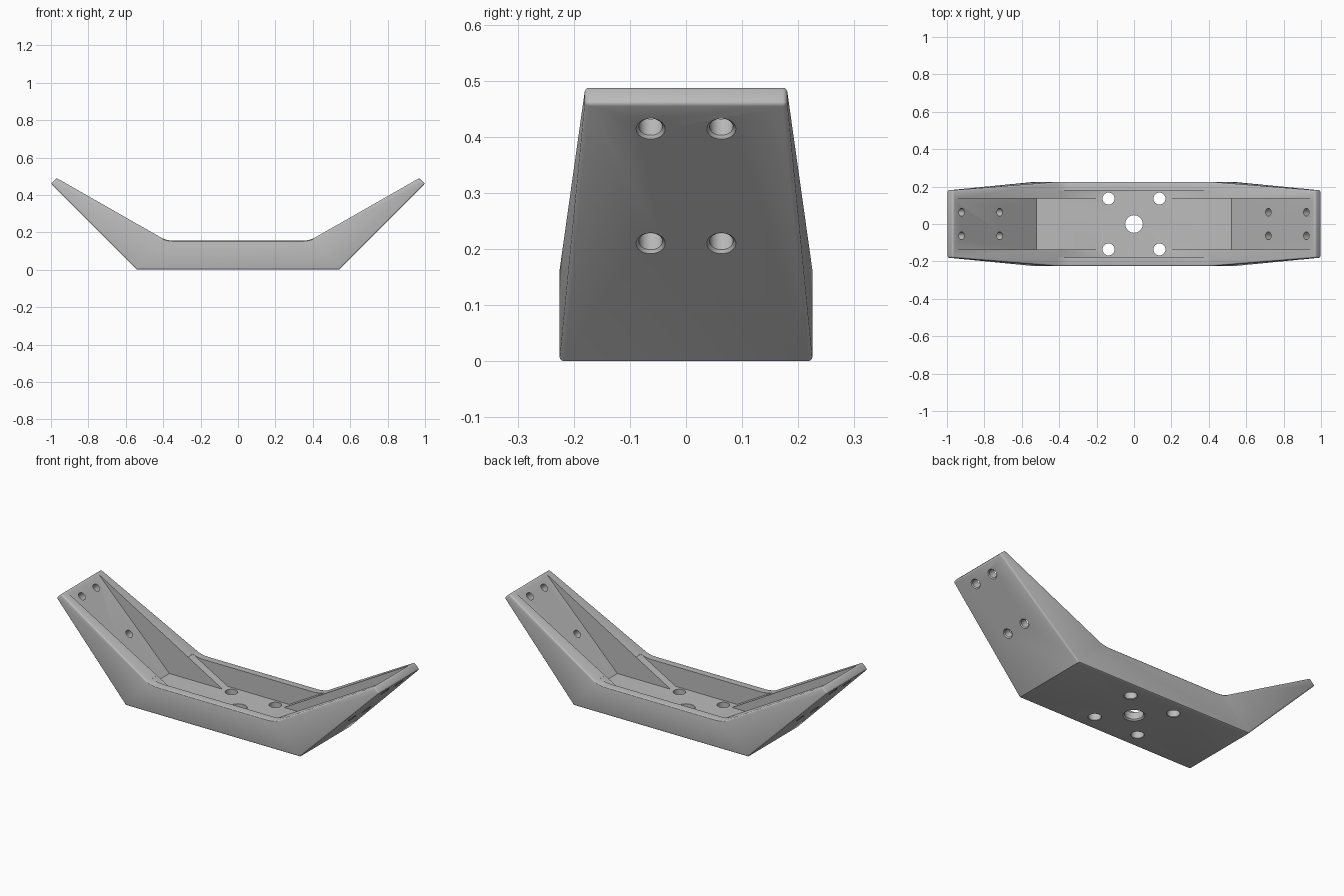
import bpy, bmesh, math
from mathutils import Vector

if "Cube" in bpy.data.objects:
    bpy.data.objects.remove(bpy.data.objects["Cube"])

gray = bpy.data.materials.new("plain gray")
gray.diffuse_color = (0.5, 0.5, 0.5, 1)
gray.use_nodes = True
gray.node_tree.nodes["Principled BSDF"].inputs["Base Color"].default_value = gray.diffuse_color


def add_object(name, bm):
    bmesh.ops.recalc_face_normals(bm, faces=bm.faces)
    mesh = bpy.data.meshes.new(name)
    bm.to_mesh(mesh)
    bm.free()
    ob = bpy.data.objects.new(name, mesh)
    bpy.context.collection.objects.link(ob)
    mesh.materials.append(gray)
    return ob


def apply(ob, mod):
    bpy.context.view_layer.objects.active = ob
    bpy.ops.object.modifier_apply(modifier=mod.name)


def mirrored(half):
    """Close a right-hand xz outline with its mirror image."""
    return half + [(-x, z) for x, z in reversed(half)]


def prism(name, outline, half_width):
    bm = bmesh.new()
    rings = [[bm.verts.new((x, s * half_width, z)) for x, z in outline] for s in (-1, 1)]
    n = len(outline)
    for ring in rings:
        bm.faces.new(ring)
    for i in range(n):
        j = (i + 1) % n
        bm.faces.new((rings[0][i], rings[0][j], rings[1][j], rings[1][i]))
    return add_object(name, bm)


def cut(ob, cutter):
    mod = ob.modifiers.new("cut", 'BOOLEAN')
    mod.operation, mod.solver, mod.object = 'DIFFERENCE', 'EXACT', cutter
    apply(ob, mod)
    bpy.data.objects.remove(cutter)


def drill(ob, start, direction, radius, rim=0.007):
    """Hole with a chamfered mouth; start lies on the outer skin, direction points inward."""
    bm = bmesh.new()
    d = Vector(direction).normalized()
    turn = d.to_track_quat('Z', 'Y')
    steps = [(-0.01, radius + rim + 0.01), (rim, radius), (0.1, radius)]
    n = 32
    rings = [[bm.verts.new(Vector(start) + turn @ Vector((r * math.cos(a), r * math.sin(a), h)))
              for a in (2 * math.pi * i / n for i in range(n))] for h, r in steps]
    for low, high in zip(rings, rings[1:]):
        for i in range(n):
            j = (i + 1) % n
            bm.faces.new((low[i], low[j], high[j], high[i]))
    bm.faces.new(rings[0])
    bm.faces.new(rings[-1])
    cut(ob, add_object("drill", bm))


# Outer body: straight centre with two raised, tapering arms
a, b, c = Vector((0.33, 0.155)), Vector((0.382, 0.155)), Vector((0.41, 0.171))
fillet = [tuple(a * (1 - t) ** 2 + b * 2 * t * (1 - t) + c * t * t) for t in (0, .2, .4, .6, .8, 1)]
half = fillet + [(0.97, 0.49), (1.0, 0.46), (0.54, 0.0)]
outline = mirrored(half)
WIDE, NARROW = 0.225, 0.18
n, k = len(outline), len(fillet)
bm = bmesh.new()
sides = []
for s in (-1, 1):
    ring = []
    for x, z in outline:
        tip = abs(x) > 0.9
        ring.append(bm.verts.new((x, s * (NARROW if tip else WIDE), z)))
    arm = [k - 1, k, k + 1, k + 2]
    bm.faces.new([ring[i] for i in arm])
    bm.faces.new([ring[n - 1 - i] for i in arm])
    bm.faces.new([ring[i] for i in range(n) if abs(outline[i][0]) < 0.9])
    sides.append(ring)
for i in range(n):
    j = (i + 1) % n
    bm.faces.new((sides[0][i], sides[0][j], sides[1][j], sides[1][i]))
body = add_object("bracket_body", bm)

# Softened outer edges
bevel = body.modifiers.new("edges", 'BEVEL')
bevel.width, bevel.segments = 0.008, 3
bevel.limit_method, bevel.angle_limit = 'ANGLE', math.radians(50)
apply(body, bevel)

# Wide centre pocket whose ends slope up into the arm rails
cut(body, prism("pocket", mirrored([(0.405, 0.4), (0.405, 0.168), (0.19, 0.045)]), 0.18))
# Narrow channel running the full length
cut(body, prism("channel", mirrored([(1.2, 0.725), (0.52, 0.045)]), 0.136))

# Floor holes
drill(body, (0, 0, 0), (0, 0, 1), 0.047)
for x in (-0.136, 0.136):
    for y in (-0.136, 0.136):
        drill(body, (x, y, 0), (0, 0, 1), 0.032, 0.002)

# Arm mounting holes, square to the sloping plates
for s in (-1, 1):
    for z in (0.21, 0.414):
        for y in (-0.063, 0.063):
            drill(body, (s * (0.54 + z), y, z), (-s, 0, 1), 0.021, 0.005)

bpy.ops.object.select_all(action='DESELECT')
body.select_set(True)
bpy.context.view_layer.objects.active = body
bpy.ops.object.shade_smooth_by_angle(angle=math.radians(30))
